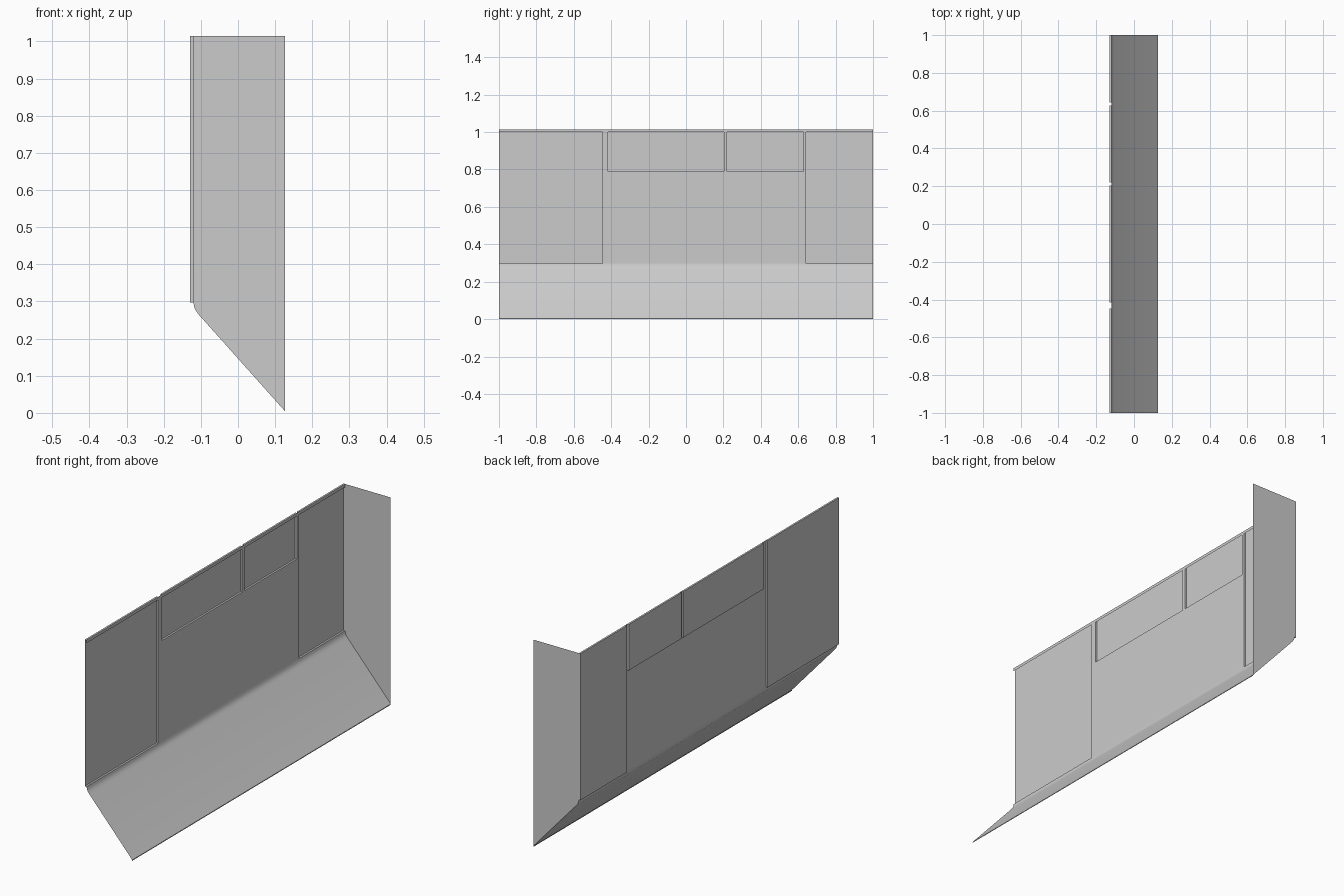
import bpy, bmesh

if "Cube" in bpy.data.objects:
    bpy.data.objects.remove(bpy.data.objects["Cube"])

BACK, FACE, FRONT = -0.129, -0.12, 0.127
TOP, BASE = 1.015, 0.297
YS = [-1, -0.447, -0.416, 0.204, 0.22, 0.627, 0.642, 1]
ZS = [BASE, 0.79, TOP]


def sheet(name, quads):
    """Join a list of polygons into one thin-surface object."""
    bm = bmesh.new()
    for q in quads:
        bm.faces.new([bm.verts.new(p) for p in q])
    bmesh.ops.remove_doubles(bm, verts=bm.verts, dist=0.0001)
    mesh = bpy.data.meshes.new(name)
    bm.to_mesh(mesh)
    bm.free()
    obj = bpy.data.objects.new(name, mesh)
    bpy.context.collection.objects.link(obj)
    return obj


def depth(i, j):
    """Recessed bays: full-height at both ends, upper ones between."""
    recessed = i in (0, 6) or (j == 1 and i in (2, 4))
    return BACK if recessed else FACE


# Wall with recessed bays and their step faces
quads = []
for i in range(7):
    y0, y1 = YS[i], YS[i + 1]
    for j in range(2):
        z0, z1 = ZS[j], ZS[j + 1]
        x = depth(i, j)
        quads.append([(x, y0, z0), (x, y1, z0), (x, y1, z1), (x, y0, z1)])
        if i < 6 and depth(i + 1, j) != x:
            n = depth(i + 1, j)
            quads.append([(x, y1, z0), (n, y1, z0), (n, y1, z1), (x, y1, z1)])
        below = depth(i, j - 1) if j else FACE
        if below != x:
            quads.append([(below, y0, z0), (below, y1, z0), (x, y1, z0), (x, y0, z0)])
    if depth(i, 1) == BACK:
        quads.append([(BACK, y0, TOP), (BACK, y1, TOP), (FACE, y1, TOP), (FACE, y0, TOP)])
sheet("recessed_wall", quads)

# Narrow lip along the top edge
sheet("top_lip", [[(FACE, -1, TOP - 0.015), (FACE, 1, TOP - 0.015), (FACE, 1, TOP), (FACE, -1, TOP)]])

# Sloping underside with a softened bend at the wall
profile = [(FACE, BASE), (-0.118, 0.285), (-0.114, 0.276), (-0.107, 0.266), (FRONT, 0.004), (FRONT, 0)]
slope = sheet("sloped_base", [[(a, -1, b), (a, 1, b), (c, 1, d), (c, -1, d)]
                              for (a, b), (c, d) in zip(profile, profile[1:])])
bpy.context.view_layer.objects.active = slope
slope.select_set(True)
bpy.ops.object.shade_smooth_by_angle()

# Closing panel at the far end
outline = profile + [(FRONT, TOP), (BACK, TOP), (BACK, BASE)]
sheet("end_panel", [[(x, 1, z) for x, z in outline]])
